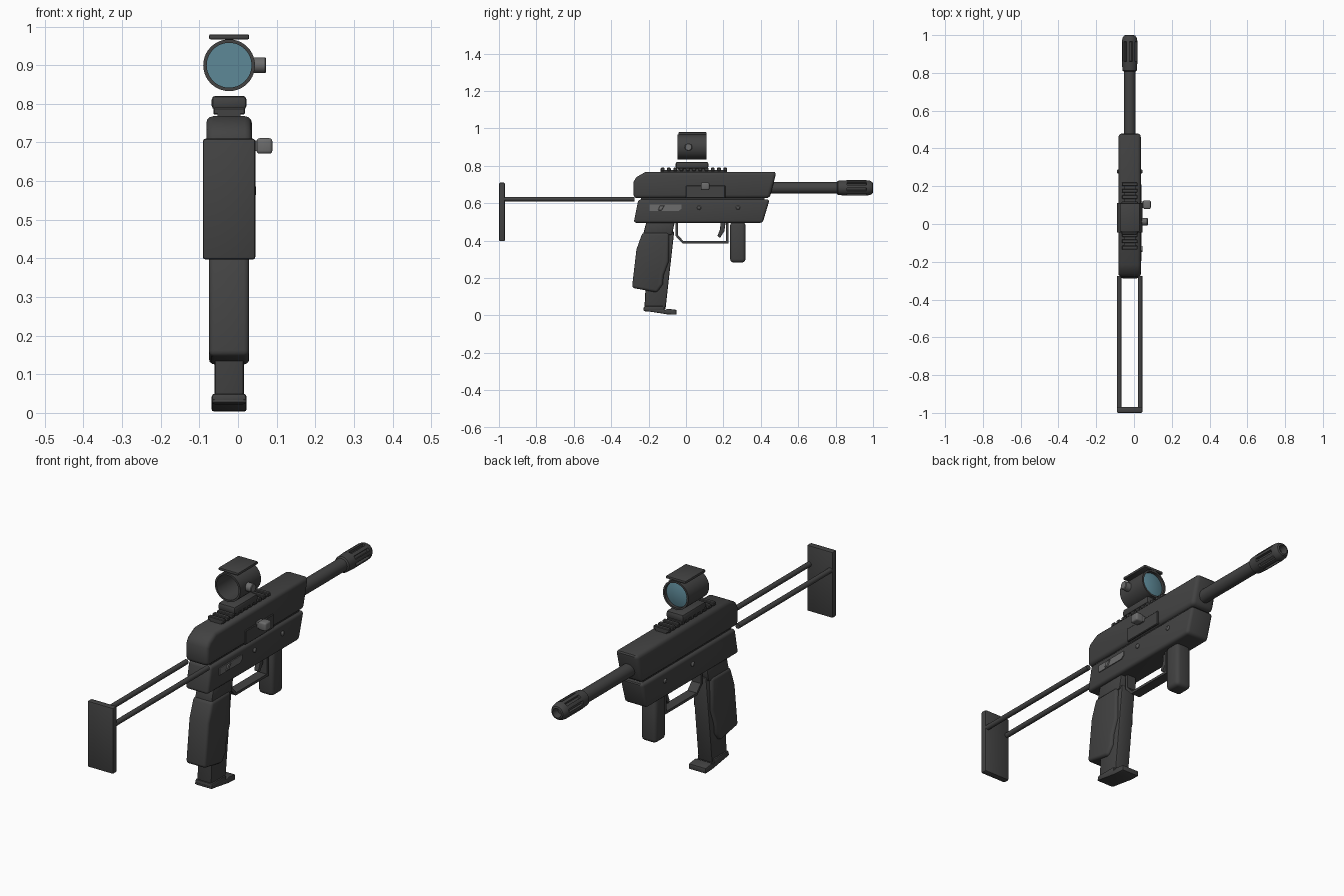
import bpy, bmesh, math
from mathutils import Matrix, Vector

if "Cube" in bpy.data.objects:
    bpy.data.objects.remove(bpy.data.objects["Cube"])

CX = -0.023  # centre plane of the body


def material(name, rgb):
    m = bpy.data.materials.new(name)
    m.diffuse_color = (*rgb, 1)
    m.use_nodes = True
    m.node_tree.nodes["Principled BSDF"].inputs["Base Color"].default_value = m.diffuse_color
    return m


DARK = material("dark grey", (0.055, 0.055, 0.055))
STEEL = material("mid grey", (0.15, 0.15, 0.15))
LENS = material("lens blue", (0.11, 0.25, 0.31))


def finish(bm, name, mat, bevel=0.0, segs=3):
    bmesh.ops.recalc_face_normals(bm, faces=bm.faces[:])
    me = bpy.data.meshes.new(name)
    bm.to_mesh(me)
    bm.free()
    me.materials.append(mat)
    ob = bpy.data.objects.new(name, me)
    bpy.context.collection.objects.link(ob)
    bpy.context.view_layer.objects.active = ob
    ob.select_set(True)
    if bevel:
        b = ob.modifiers.new("bevel", "BEVEL")
        b.width, b.segments, b.limit_method = bevel, segs, "ANGLE"
        b.angle_limit = math.radians(35)
        bpy.ops.object.modifier_apply(modifier="bevel")
    bpy.ops.object.shade_smooth_by_angle(angle=math.radians(35))
    ob.select_set(False)
    return ob


def prism(name, pts, x0, x1, mat=DARK, bevel=0.0, segs=3):
    """Side outline (y, z) extruded from x0 to x1."""
    bm = bmesh.new()
    f = bm.faces.new([bm.verts.new((x0, y, z)) for y, z in pts])
    ext = bmesh.ops.extrude_face_region(bm, geom=[f])["geom"]
    verts = [v for v in ext if isinstance(v, bmesh.types.BMVert)]
    bmesh.ops.translate(bm, verts=verts, vec=(x1 - x0, 0, 0))
    return finish(bm, name, mat, bevel, segs)


def box(name, x, y, z, mat=DARK, bevel=0.0, segs=3):
    return prism(name, [(y[0], z[0]), (y[1], z[0]), (y[1], z[1]), (y[0], z[1])],
                 x[0], x[1], mat, bevel, segs)


def lathe(name, profile, origin, mat=DARK, axis="Y", sides=32, slots=None):
    """Profile of (distance along axis, radius) spun around the axis."""
    bm = bmesh.new()
    vs = [bm.verts.new((r, 0, d)) for d, r in profile]
    es = [bm.edges.new(p) for p in zip(vs, vs[1:])]
    bmesh.ops.spin(bm, geom=vs + es, cent=(0, 0, 0), axis=(0, 0, 1),
                   angle=2 * math.pi, steps=sides, use_duplicate=False)
    bmesh.ops.remove_doubles(bm, verts=bm.verts[:], dist=1e-5)
    bmesh.ops.recalc_face_normals(bm, faces=bm.faces[:])
    if slots:  # recess every fourth face along the chosen section
        lo, hi = slots
        picked = []
        for f in bm.faces:
            c = f.calc_center_median()
            i = int((math.atan2(c.y, c.x) % (2 * math.pi)) / (2 * math.pi) * sides)
            if lo < c.z < hi and i % 4 in (0, 1):
                picked.append(f)
        bmesh.ops.inset_region(bm, faces=picked, thickness=0.002, depth=-0.012)
    rot = {"Y": Matrix.Rotation(-math.pi / 2, 4, "X"),
           "X": Matrix.Rotation(math.pi / 2, 4, "Y")}[axis]
    bmesh.ops.transform(bm, matrix=Matrix.Translation(origin) @ rot, verts=bm.verts[:])
    return finish(bm, name, mat)


def half(w):
    return CX - w, CX + w


# Receiver halves
prism("upper_receiver", [(-.28, .627), (.447, .627), (.484, .768), (-.215, .768),
                         (-.265, .74), (-.28, .715)], *half(.059), DARK, .018)
prism("lower_receiver", [(-.28, .495), (.41, .495), (.447, .62), (-.255, .62)],
      *half(.06), DARK, .014)
box("receiver_core", half(.045), (-.24, .42), (.6, .65))

# Side panel, charging handle and selector on the right
box("side_panel", (.03, .041), (0, .21), (.628, .695), DARK, .003, 1)
box("handle_stem", (.03, .06), (.085, .12), (.678, .705), STEEL)
box("handle_cap", (.048, .089), (.08, .125), (.671, .711), STEEL, .008)
prism("selector_plate", [(-.195, .558), (-.04, .558), (-.025, .57), (-.025, .592), (-.195, .592)],
      .03, .041, STEEL)
prism("selector_lever", [(-.15, .562), (-.13, .562), (-.115, .588), (-.14, .588)],
      .035, .046, STEEL, .002, 1)

# Receiver pins on both sides
for side in (-1, 1):
    for i, y in enumerate((.07, .278)):
        lathe(f"pin_{side}_{i}", [(0, 0), (0, .011), (.015 * side, .011), (.02 * side, .006),
                                  (.02 * side, 0)],
              (CX + side * .048, y, .576), STEEL, "X", 16)

# Barrel and slotted muzzle
lathe("barrel", [(.4, 0), (.4, .031), (.83, .031), (.83, 0)], (CX, 0, .682))
lathe("muzzle", [(.805, .028), (.812, .038), (.86, .041), (.965, .041), (.985, .038),
                 (.997, .03), (1.0, .022), (.97, .016), (.97, 0)],
      (CX, 0, .682), DARK, "Y", 32, (.87, .96))

# Wire stock
for side in (-1, 1):
    lathe(f"stock_rod_{side}", [(-.98, 0), (-.98, .012), (-.275, .012), (-.275, 0)],
          (CX + side * .055, 0, .622), DARK, "Y", 16)
box("butt_plate", half(.068), (-1, -.968), (.397, .71), DARK, .007, 2)

# Grip with magazine
prism("grip_collar", [(-.23, .43), (-.075, .43), (-.06, .5), (-.212, .5)], *half(.045), DARK, .008, 2)
prism("grip", [(-.233, .442), (-.09, .442), (-.092, .289), (-.12, .214), (-.124, .166),
               (-.155, .123), (-.289, .148), (-.265, .353)], *half(.052), DARK, .014)
prism("magazine", [(-.2, .45), (-.063, .45), (-.11, .03), (-.222, .045)],
      *half(.038), DARK, .008, 2)
prism("magazine_base", [(-.228, .035), (-.11, .03), (-.1, .036), (-.051, .03), (-.051, .004),
                        (-.1, .006), (-.228, .026)], *half(.045), DARK, .005, 2)
box("magazine_foot", half(.045), (-.226, -.115), (.022, .05), DARK, .008, 2)

# Trigger and guard
prism("trigger_guard", [(-.056, .5), (-.056, .425), (-.018, .385), (.226, .385), (.226, .5),
                        (.214, .5), (.214, .397), (-.013, .397), (-.044, .43), (-.044, .5)],
      *half(.024))
prism("trigger", [(.185, .5), (.212, .5), (.205, .45), (.182, .415), (.168, .425), (.182, .46)],
      *half(.012), DARK, .004, 2)

# Fore grip
box("fore_grip", half(.04), (.236, .318), (.283, .5), DARK, .018, 3)

# Top rail and sight mount
box("rail_base", half(.03), (-.135, .22), (.76, .777))
for i in range(11):
    y = -.135 + i * .0335
    box(f"rail_tooth_{i}", half(.041), (y, y + .02), (.772, .79), DARK, .003, 1)
box("mount_foot", half(.036), (-.045, .11), (.775, .8))
box("sight_mount", half(.045), (-.055, .12), (.785, .821), DARK, .01, 2)

# Open sight tube, lens, shade plate and knob
lathe("sight_tube", [(-.045, .067), (.11, .067), (.11, .058), (-.045, .058), (-.045, .067)],
      (CX, 0, .9), DARK, "Y", 40)
lathe("sight_lens", [(.09, 0), (.09, .059), (.096, .059), (.101, .04), (.104, .02), (.105, 0)],
      (CX, 0, .9), LENS, "Y", 40)
box("sight_shade", half(.052), (-.04, .11), (.967, .98), DARK, .004, 2)
lathe("sight_knob", [(0, 0), (0, .02), (.031, .02), (.034, .017), (.034, 0)],
      (.039, .013, .9), STEEL, "X", 20)
